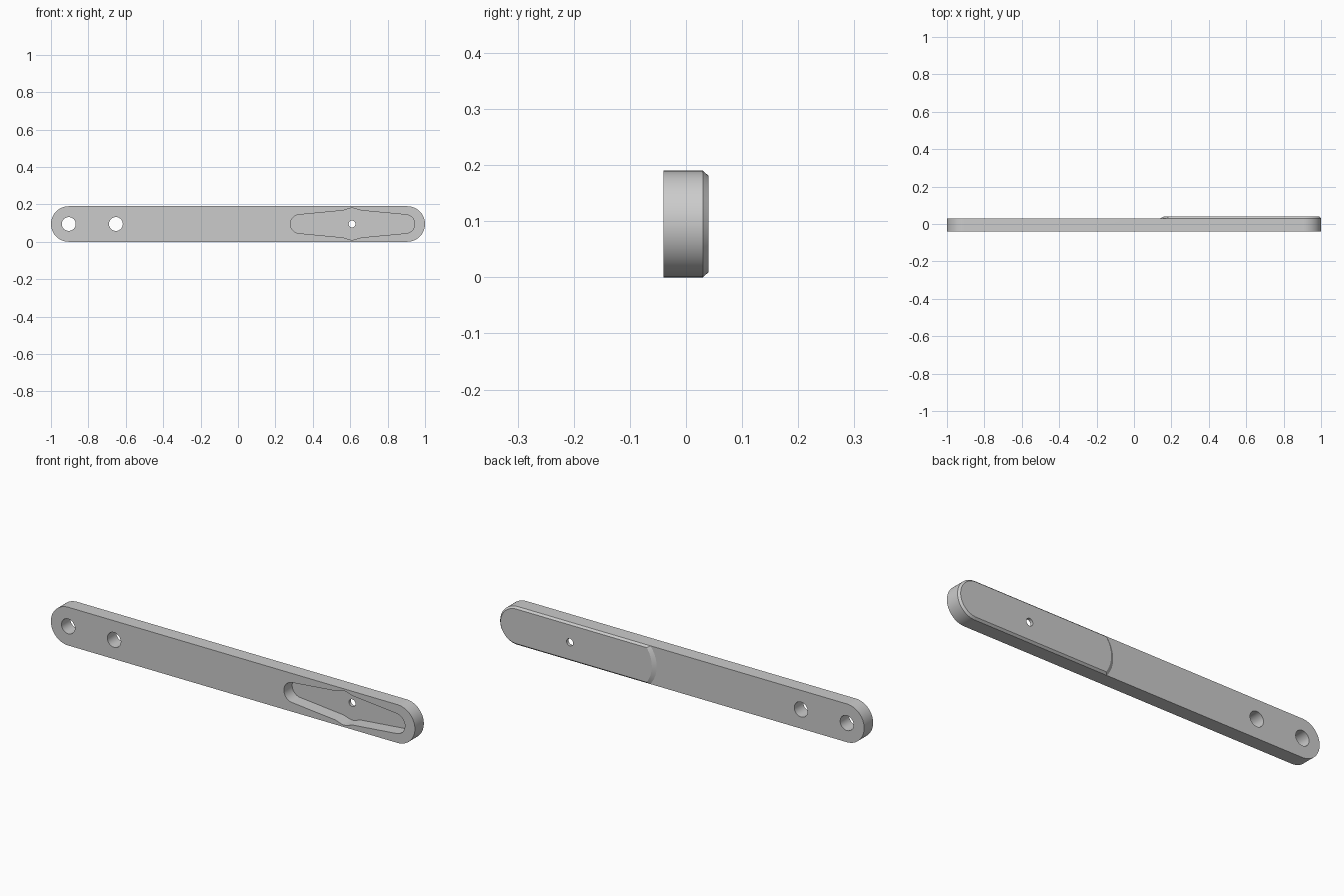
import bpy, bmesh, math

if "Cube" in bpy.data.objects:
    bpy.data.objects.remove(bpy.data.objects["Cube"], do_unlink=True)

R = 0.095            # half height of the bar, also its end radius
FRONT, BACK, PAD_BACK = -0.04, 0.03, 0.04

grey = bpy.data.materials.new("plain grey")
grey.use_nodes = True
grey.diffuse_color = (0.6, 0.6, 0.6, 1)
grey.node_tree.nodes["Principled BSDF"].inputs["Base Color"].default_value = (0.6, 0.6, 0.6, 1)


def arc(cx, r, start, end, n=32):
    """Points (x, height from centre line) along an arc, in degrees."""
    angles = [math.radians(start + (end - start) * i / n) for i in range(n + 1)]
    return [(cx + r * math.cos(a), r * math.sin(a)) for a in angles]


def loft(name, rings):
    """Solid through matching outlines, each given as (y, points)."""
    bm = bmesh.new()
    loops = [[bm.verts.new((x, y, R + h)) for x, h in pts] for y, pts in rings]
    for a, b in zip(loops, loops[1:]):
        for i in range(len(a)):
            j = (i + 1) % len(a)
            bm.faces.new((a[i], a[j], b[j], b[i]))
    bm.faces.new(loops[0])
    bm.faces.new(loops[-1])
    bmesh.ops.recalc_face_normals(bm, faces=bm.faces)
    mesh = bpy.data.meshes.new(name)
    bm.to_mesh(mesh)
    bm.free()
    mesh.materials.append(grey)
    obj = bpy.data.objects.new(name, mesh)
    bpy.context.collection.objects.link(obj)
    return obj


def combine(target, tool, operation):
    """Apply a boolean and discard the tool."""
    mod = target.modifiers.new(operation, "BOOLEAN")
    mod.operation, mod.solver, mod.object = operation, "EXACT", tool
    bpy.context.view_layer.objects.active = target
    bpy.ops.object.modifier_apply(modifier=mod.name)
    bpy.data.objects.remove(tool, do_unlink=True)


def pad_outline(side, tip):
    """Round right end, shallow curved left end, inset by side and tip."""
    r, left_r = R - side, 0.146
    half = math.degrees(math.asin(r / left_r))
    return arc(1 - R, r, -90, 90) + arc(0.14 + left_r + tip, left_r, 180 - half, 180 + half)


def pocket_outline():
    """Tapered slot that swells around the small hole."""
    x0, x1, mid, end_r = 0.33, 0.895, 0.61, 0.05
    top = []
    steps = 60
    for i in range(1, steps):
        x = x1 + (x0 - x1) * i / steps
        d = abs(x - mid)
        reach = (x1 if x > mid else x0) - mid
        rise = min(1, (abs(reach) - d) / (abs(reach) - 0.06))
        bump = 0.014 * math.cos(math.pi * d / 0.12) ** 2 if d < 0.06 else 0
        top.append((x, end_r + 0.021 * rise + bump))
    bottom = [(x, -h) for x, h in reversed(top)]
    return arc(x1, end_r, -90, 90) + top + arc(x0, end_r, 90, 270) + bottom


# Long bar with round ends
outline = arc(1 - R, R, -90, 90) + arc(R - 1, R, 90, 270)
bar = loft("bar", [(FRONT, outline), (BACK, outline)])

# Raised, chamfered pad on the back
pad = loft("raised_pad", [(BACK, pad_outline(0, 0)), (PAD_BACK, pad_outline(0.009, 0.02))])
combine(bar, pad, "UNION")

# Deep pocket in the front
pocket = pocket_outline()
combine(bar, loft("pocket_cutter", [(FRONT - 0.05, pocket), (0.025, pocket)]), "DIFFERENCE")

# Two mounting holes and the small hole in the pocket
for x, r in ((-0.905, 0.037), (-0.653, 0.037), (0.61, 0.018)):
    circle = arc(x, r, 0, 360, 48)[:-1]
    combine(bar, loft("hole_cutter", [(-0.1, circle), (0.1, circle)]), "DIFFERENCE")

bpy.ops.object.select_all(action="DESELECT")
bar.select_set(True)
bpy.context.view_layer.objects.active = bar
bpy.ops.object.shade_smooth_by_angle(angle=math.radians(25))
